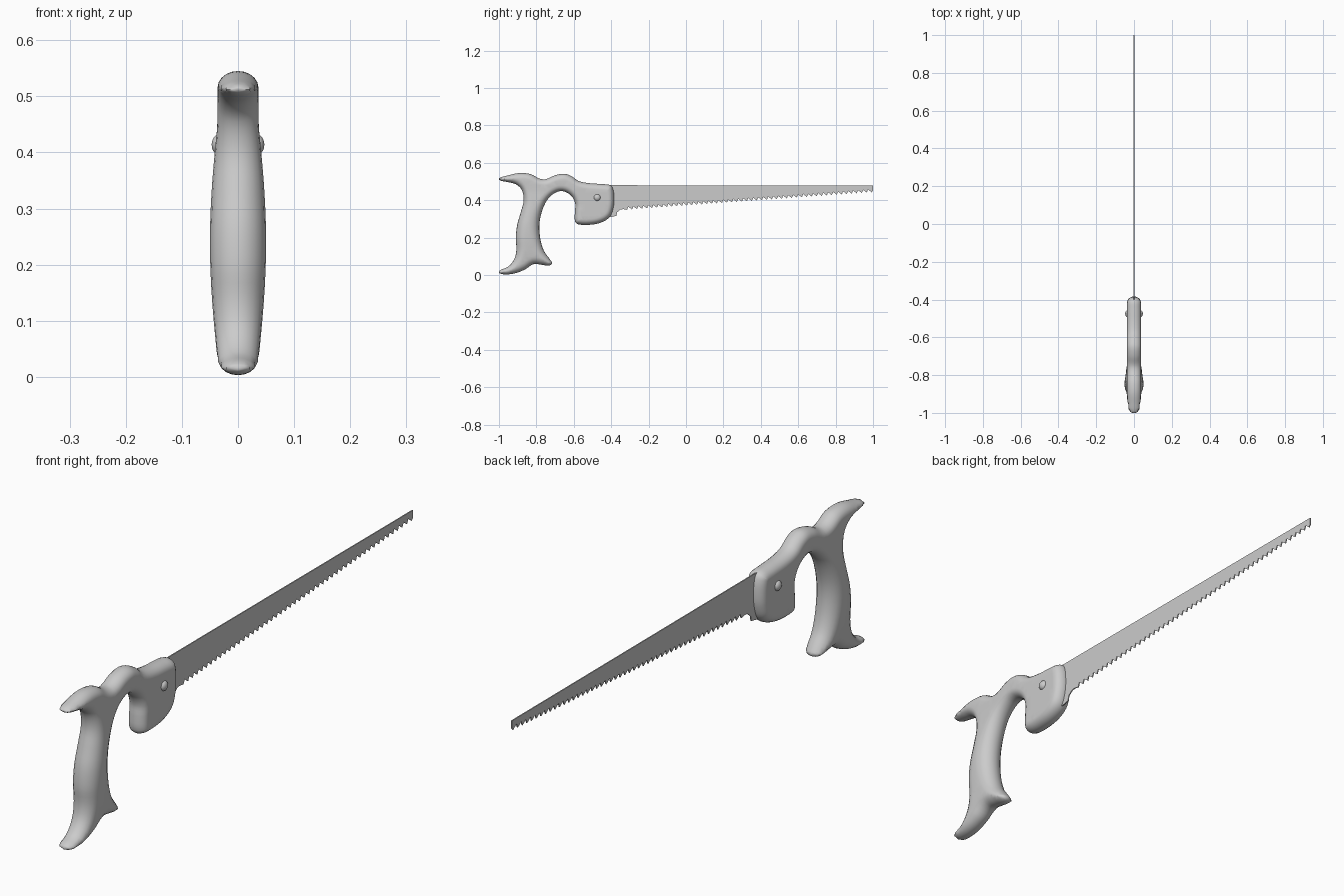
import bpy, bmesh, math
from mathutils import Vector
from mathutils.geometry import delaunay_2d_cdt, intersect_point_line

if "Cube" in bpy.data.objects:
    bpy.data.objects.remove(bpy.data.objects["Cube"])


def make_object(name, bm, angle=40):
    bmesh.ops.recalc_face_normals(bm, faces=bm.faces[:])
    me = bpy.data.meshes.new(name)
    bm.to_mesh(me)
    bm.free()
    ob = bpy.data.objects.new(name, me)
    bpy.context.collection.objects.link(ob)
    bpy.ops.object.select_all(action='DESELECT')
    ob.select_set(True)
    bpy.context.view_layer.objects.active = ob
    bpy.ops.object.shade_smooth_by_angle(angle=math.radians(angle))
    return ob


def smooth_loop(pts, steps):
    """Closed Hermite spline through the points."""
    P = [Vector(p) for p in pts]
    n, out = len(P), []
    for i in range(n):
        a, b, c, d = (P[(i + k) % n] for k in (-1, 0, 1, 2))
        seg = (c - b).length
        m0, m1 = (c - a).normalized() * seg, (d - b).normalized() * seg
        for s in range(steps):
            t = s / steps
            out.append(b * (2*t**3 - 3*t*t + 1) + m0 * (t**3 - 2*t*t + t)
                       + c * (3*t*t - 2*t**3) + m1 * (t**3 - t*t))
    return out


# Handle: side outline (y, z), rounded over its edge and swollen at the grip
outline = smooth_loop([
    (-1.0, .517), (-.95, .533), (-.89, .545), (-.83, .539), (-.785, .516), (-.75, .512),
    (-.70, .533), (-.65, .541), (-.61, .527), (-.575, .503), (-.52, .491), (-.45, .486),
    (-.405, .48), (-.39, .46), (-.384, .41), (-.388, .36), (-.408, .31), (-.455, .28),
    (-.52, .268), (-.58, .272), (-.594, .29), (-.594, .34), (-.592, .38), (-.61, .42),
    (-.65, .446), (-.69, .444), (-.735, .41), (-.765, .355), (-.783, .28), (-.78, .2),
    (-.76, .13), (-.725, .08), (-.716, .06), (-.735, .05), (-.775, .055), (-.815, .058),
    (-.86, .03), (-.91, .01), (-.96, .003), (-.998, .01), (-.995, .024), (-.95, .045),
    (-.918, .085), (-.907, .135), (-.91, .2), (-.902, .27), (-.882, .34), (-.868, .4),
    (-.878, .455), (-.91, .485), (-.955, .497), (-.995, .506)], 4)
N = len(outline)


def edge_distance(p):
    best = 9.0
    for i in range(N):
        a, b = outline[i - 1], outline[i]
        d = b - a
        t = max(0, min(1, (p - a).dot(d) / d.length_squared))
        best = min(best, (p - a - d * t).length)
    return best


def grip_amount(p):
    u = (p.y - .24) / .21
    side = max(0, min(1, (-.66 - p.x) / .1))
    return math.cos(u * math.pi / 2) * side if abs(u) < 1 else 0.0


def round_radius(p):
    return .03 + .022 * grip_amount(p)


def lift(p):
    d = min(1, edge_distance(p) / round_radius(p))
    return (.0365 + .0135 * grip_amount(p)) * math.sqrt(max(0, 1 - (1 - d) ** 2))


area = sum(outline[i - 1].cross(outline[i]) for i in range(N))
points = list(outline)
for deg in (18, 36, 54, 72, 90):
    for i in range(N):
        tan = (outline[(i + 1) % N] - outline[i - 1]).normalized()
        inward = Vector((-tan.y, tan.x)) * (1 if area > 0 else -1)
        off = round_radius(outline[i]) * (1 - math.cos(math.radians(deg)))
        q = outline[i] + inward * off
        if edge_distance(q) > off * .96:
            points.append(q)
for iy in range(32):
    for iz in range(28):
        q = Vector((-1 + iy * .02, iz * .02))
        if edge_distance(q) > round_radius(q):
            points.append(q)
cv, ce, cf = delaunay_2d_cdt(points, [], [list(range(N))], 1, 1e-5)[:3]
used = {i for f in cf for i in f}
heights = {i: lift(cv[i]) for i in used}
bm = bmesh.new()
for s in (-1, 1):
    vs = {i: bm.verts.new((s * heights[i], cv[i].x, cv[i].y)) for i in used}
    for f in cf:
        bm.faces.new([vs[i] for i in f])
bmesh.ops.remove_doubles(bm, verts=bm.verts[:], dist=.0003)
make_object("handle", bm, 70)

# Blade: thin tapered plate with a row of teeth on the lower edge
profile = [(-.50, .48), (1.0, .478), (1.0, .45)]
teeth, y0, y1 = 50, -.335, 1.0
pitch = (y1 - y0) / teeth
for i in range(teeth):
    y = y1 - i * pitch
    z = .363 + .096 * (y - y0) / (y1 - y0)
    if i:
        profile.append((y, z))
    profile.append((y - pitch * .25, z - .017))
profile += [(y0, .352), (-.35, .35), (-.368, .335), (-.372, .316), (-.40, .31), (-.50, .31)]
bm = bmesh.new()
face = bm.faces.new([bm.verts.new((-.002, y, z)) for y, z in profile])
ext = bmesh.ops.extrude_face_region(bm, geom=[face])
bmesh.ops.translate(bm, vec=(.004, 0, 0),
                    verts=[g for g in ext['geom'] if isinstance(g, bmesh.types.BMVert)])
bmesh.ops.triangulate(bm, faces=[f for f in bm.faces if len(f.verts) > 4])
make_object("blade", bm, 20)

# Domed screw heads on both sides of the block
for s, side in ((1, "right"), (-1, "left")):
    bm = bmesh.new()
    bmesh.ops.create_uvsphere(bm, u_segments=24, v_segments=12, radius=.018)
    for v in bm.verts:
        v.co = Vector((s * .034 + v.co.z * .72, -.475 + v.co.x, .414 + v.co.y))
    make_object("screw_" + side, bm)
